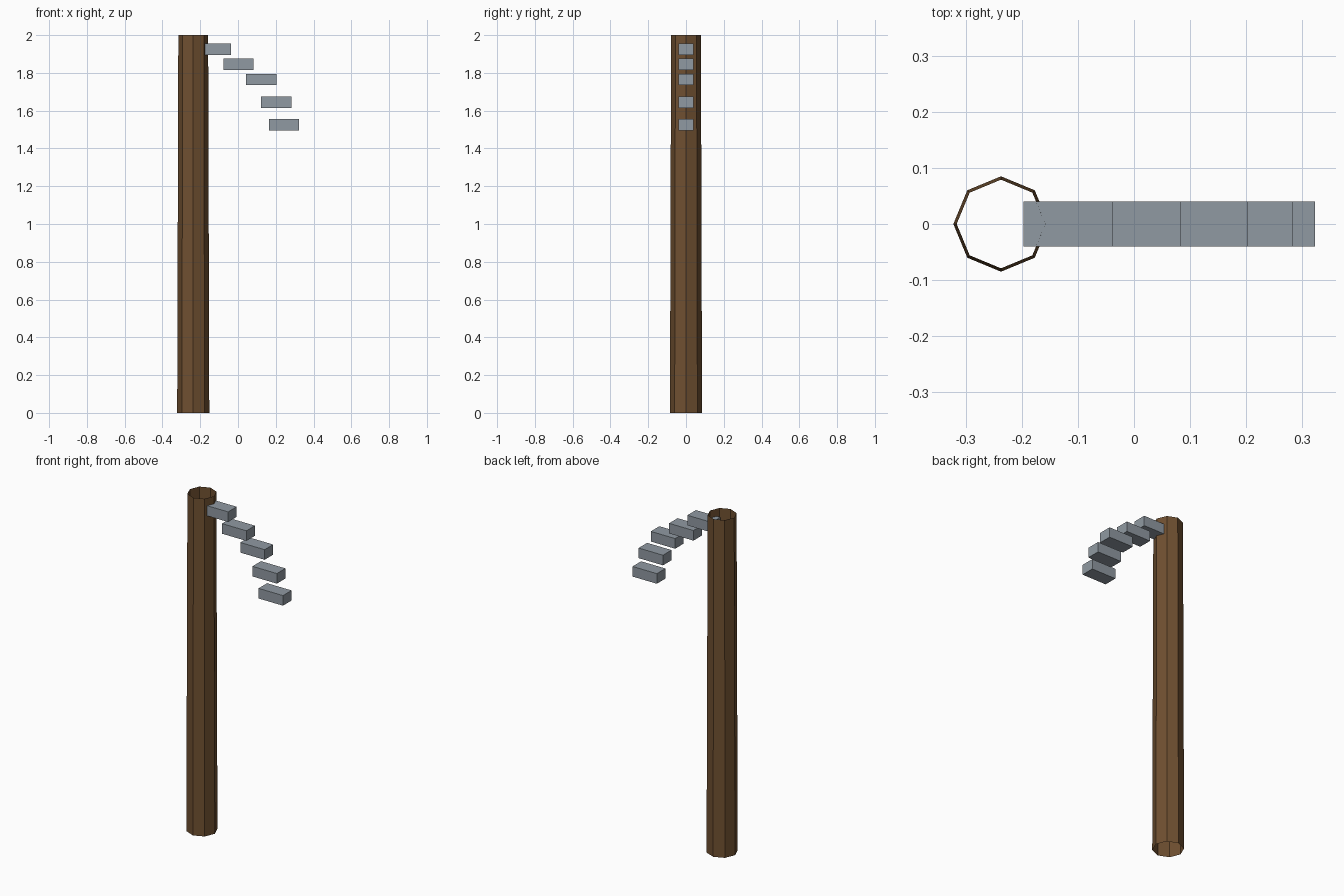
import bpy, bmesh, math
from mathutils import Matrix

cube = bpy.data.objects.get("Cube")
if cube:
    bpy.data.objects.remove(cube, do_unlink=True)


def material(name, rgb):
    mat = bpy.data.materials.new(name)
    mat.use_nodes = True
    mat.diffuse_color = (*rgb, 1)
    mat.node_tree.nodes["Principled BSDF"].inputs["Base Color"].default_value = (*rgb, 1)
    return mat


def add_object(name, bm, mat, location):
    mesh = bpy.data.meshes.new(name)
    bm.to_mesh(mesh)
    bm.free()
    mesh.materials.append(mat)
    obj = bpy.data.objects.new(name, mesh)
    obj.location = location
    bpy.context.collection.objects.link(obj)
    return obj


wood = material("brown wood", (0.16, 0.08, 0.03))
stone = material("blue grey stone", (0.28, 0.32, 0.36))

# Hollow, open-ended tapering trunk with eight sides
bm = bmesh.new()
bmesh.ops.create_cone(bm, cap_ends=False, segments=8,
                      radius1=0.085, radius2=0.079, depth=2)
add_object("post", bm, wood, (-0.237, 0, 1))

# Row of blocks descending in an arc from the top of the post
steps = [(-0.117, 1.925), (0.003, 1.845), (0.123, 1.765), (0.203, 1.645), (0.243, 1.525)]
for i, (x, z) in enumerate(steps, 1):
    bm = bmesh.new()
    bmesh.ops.create_cube(bm, size=1, matrix=Matrix.Diagonal((0.16, 0.08, 0.06, 1)))
    add_object(f"arc_block_{i}", bm, stone, (x, 0, z))
